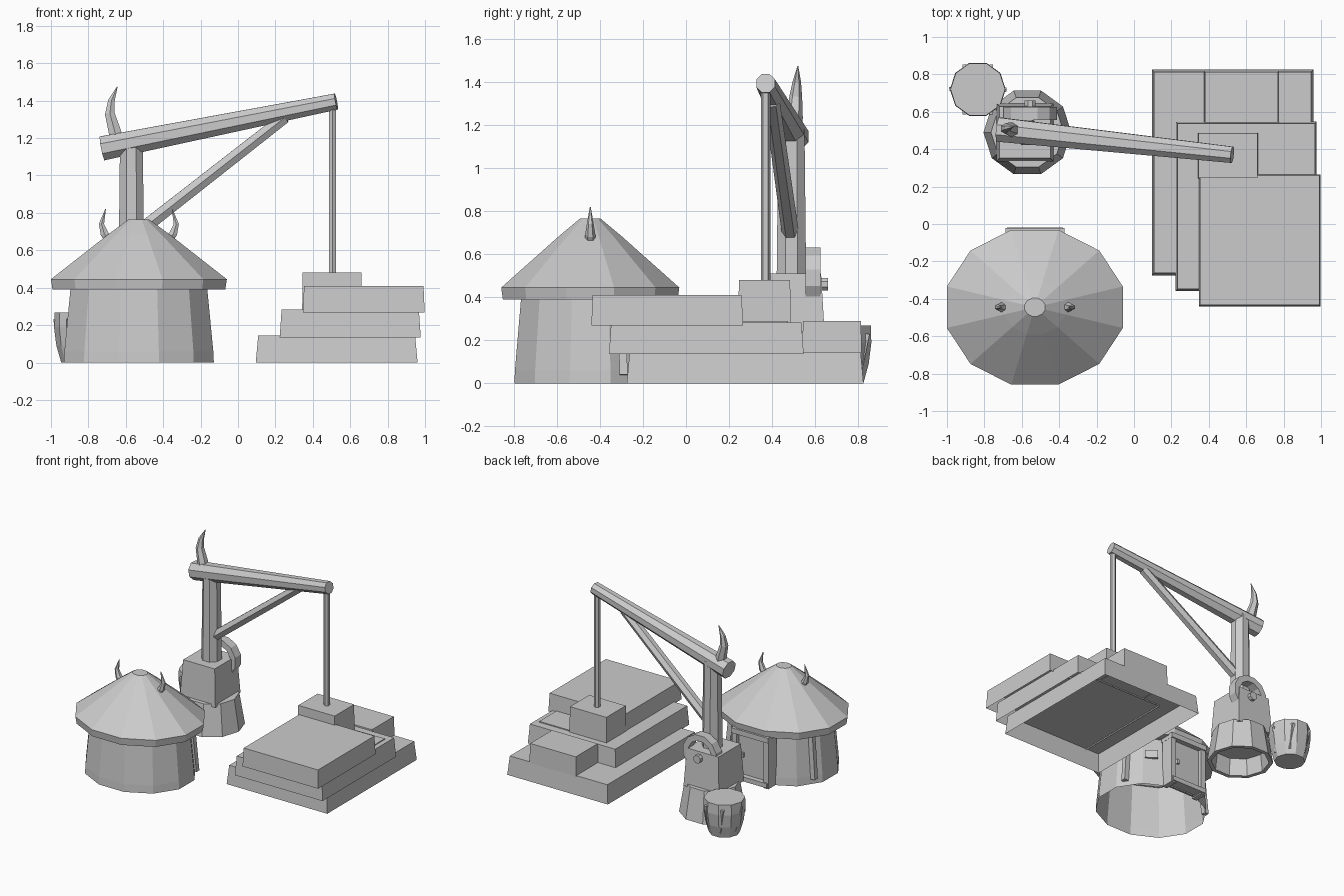
import bpy, bmesh
from math import sin, cos, pi, radians
from mathutils import Vector, Matrix

old = bpy.data.objects.get("Cube")
if old:
    bpy.data.objects.remove(old, do_unlink=True)

grey = bpy.data.materials.new("plain grey")
grey.use_nodes = True
colour = (0.6, 0.6, 0.6, 1)
grey.diffuse_color = colour
grey.node_tree.nodes["Principled BSDF"].inputs["Base Color"].default_value = colour


def finish(name, bm):
    bmesh.ops.recalc_face_normals(bm, faces=bm.faces)
    mesh = bpy.data.meshes.new(name)
    bm.to_mesh(mesh)
    bm.free()
    mesh.materials.append(grey)
    ob = bpy.data.objects.new(name, mesh)
    bpy.context.collection.objects.link(ob)
    return ob


def skin(name, rings, caps=(True, True), closed=False):
    """Join successive rings of points with quads."""
    bm = bmesh.new()
    loops = [[bm.verts.new(p) for p in ring] for ring in rings]
    n = len(loops[0])
    pairs = list(zip(loops, loops[1:]))
    if closed:
        pairs.append((loops[-1], loops[0]))
    for a, b in pairs:
        for i in range(n):
            j = (i + 1) % n
            bm.faces.new((a[i], a[j], b[j], b[i]))
    if caps[0]:
        bm.faces.new(loops[0])
    if caps[1]:
        bm.faces.new(loops[-1])
    return finish(name, bm)


def turned(name, cx, cy, profile, sides, phase, squash=1, caps=(False, True), closed=False):
    """Upright faceted shape from (radius, z) pairs."""
    angles = [phase + 2 * pi * i / sides for i in range(sides)]
    rings = [[(cx + r * cos(a), cy + r * squash * sin(a), z) for a in angles]
             for r, z in profile]
    return skin(name, rings, caps, closed)


def beam(name, points, radii, sides=8):
    """Tapered faceted rod through the points."""
    pts = [Vector(p) for p in points]
    rings = []
    for i, p in enumerate(pts):
        d = (pts[min(i + 1, len(pts) - 1)] - pts[max(i - 1, 0)]).normalized()
        u = d.cross(Vector((0, 1, 0.01))).normalized()
        v = d.cross(u)
        rings.append([p + radii[i] * (u * cos(a) + v * sin(a))
                      for a in (2 * pi * (k + 0.5) / sides for k in range(sides))])
    return skin(name, rings)


def block(name, x0, x1, y0, y1, z0, z1, inset=0.0, bottom=False):
    """Box whose top is drawn in by inset."""
    rings = [[(x0 + t, y0 + t, z), (x1 - t, y0 + t, z), (x1 - t, y1 - t, z), (x0 + t, y1 - t, z)]
             for t, z in ((0, z0), (inset, z1))]
    return skin(name, rings, (bottom, True))


# Round hut with a wide conical roof
HX, HY, SQ = -0.53, -0.445, 0.88
turned("hut_wall", HX, HY, [(0.415, 0), (0.412, 0.06), (0.378, 0.4)], 12, pi / 12, SQ, (False, False))
turned("hut_roof", HX, HY, [(0.37, 0.39), (0.478, 0.39), (0.487, 0.445), (0.17, 0.685), (0.057, 0.765)],
       12, pi / 12, SQ)

for side, label in ((-1, "right"), (1, "left")):
    # Roof horns
    beam(label + "_roof_horn",
         [(HX + side * x, HY, z) for x, z in ((0.155, 0.65), (0.185, 0.69), (0.2, 0.74), (0.178, 0.82))],
         (0.026, 0.024, 0.016, 0.002), 6)
    # Wall posts
    beam(label + "_wall_post", [(HX + side * 0.37, -0.29, 0.04), (HX + side * 0.34, -0.3, 0.39)],
         (0.026, 0.026), 4)
    # Door jambs
    jamb = HX + side * 0.137
    block(label + "_door_jamb", jamb - 0.02, jamb + 0.02, -0.13, -0.03, 0, 0.37, 0, True)

# Door at the back
block("door_lintel", HX - 0.158, HX + 0.158, -0.14, -0.022, 0.36, 0.4, 0, True)
block("door_sill", HX - 0.15, HX + 0.15, -0.12, -0.02, 0.01, 0.045, 0, True)
block("door_panel", HX - 0.12, HX + 0.12, -0.12, -0.06, 0.04, 0.365, 0, True)
block("door_handle", HX + 0.07, HX + 0.09, -0.06, -0.045, 0.18, 0.215, 0, True)

# Small wall plaque beside the door
plaque = block("wall_plaque", -0.045, 0.045, -0.012, 0.012, 0.22, 0.28, 0, True)
plaque.matrix_world = Matrix.Translation((-0.3, -0.165, 0)) @ Matrix.Rotation(radians(-38), 4, "Z")

# Crane base, hollow underneath
CX, CY = -0.57, 0.49
turned("crane_foot", CX, CY, [(0.19, 0.13), (0.205, 0), (0.235, 0), (0.225, 0.06), (0.195, 0.24)],
       10, 0, 1, (True, True))
block("crane_housing", CX - 0.165, CX + 0.14, CY - 0.155, CY + 0.155, 0.22, 0.51, 0.017, True)

# Winch ring and axle on the back of the housing
ring = []
for i in range(12):
    a = 2 * pi * (i + 0.5) / 12
    ring.append([(-0.555 + r * sin(a), y, 0.49 + r * cos(a))
                 for r, y in ((0.147, 0.555), (0.147, 0.625), (0.1, 0.625), (0.1, 0.555))])
skin("winch_ring", ring, (False, False), True)
beam("winch_axle", [(-0.555, 0.57, 0.46), (-0.555, 0.66, 0.46)], (0.032, 0.032))

# Mast, boom, brace and rope
turned("mast", CX, CY, [(0.074, 0.5), (0.066, 1.18)], 8, pi / 8)
beam("boom", [(-0.725, 0.505, 1.145), (0.525, 0.37, 1.395)], (0.07, 0.047))
beam("brace", [(-0.53, 0.485, 0.7), (0.25, 0.4, 1.31)], (0.04, 0.036), 6)
beam("boom_horn", [(-0.645, 0.5, 1.18), (-0.66, 0.505, 1.24), (-0.685, 0.51, 1.33), (-0.677, 0.515, 1.4),
                   (-0.645, 0.52, 1.475)], (0.042, 0.038, 0.03, 0.02, 0.002), 6)
beam("rope", [(0.505, 0.37, 0.47), (0.505, 0.37, 1.38)], (0.022, 0.022), 6)

# Barrel with slanted ribs
BX, BY = -0.835, 0.72
turned("barrel", BX, BY, [(0.11, 0), (0.136, 0.09), (0.149, 0.19), (0.146, 0.268)], 10, 0, 1, (True, True))
for i in range(6):
    a, b = radians(50 + 60 * i), radians(60 + 60 * i)
    beam("barrel_rib", [(BX + 0.11 * cos(a), BY + 0.11 * sin(a), 0.04),
                        (BX + 0.143 * cos(b), BY + 0.143 * sin(b), 0.23)], (0.014, 0.014), 4)

# Stepped pile of stone slabs, open underneath
block("bottom_slab", 0.095, 0.96, -0.275, 0.825, 0, 0.145, 0.013)
block("middle_slab", 0.223, 0.977, -0.358, 0.547, 0.135, 0.283, 0.01)
block("top_slab", 0.347, 0.998, -0.44, 0.265, 0.268, 0.41, 0.006)
block("rear_stone", 0.375, 0.775, 0.54, 0.817, 0.14, 0.29, 0.004)
block("lifted_stone", 0.343, 0.662, 0.243, 0.487, 0.28, 0.48, 0.003)
block("thin_stone", 0.675, 0.93, 0.25, 0.475, 0.275, 0.29)
